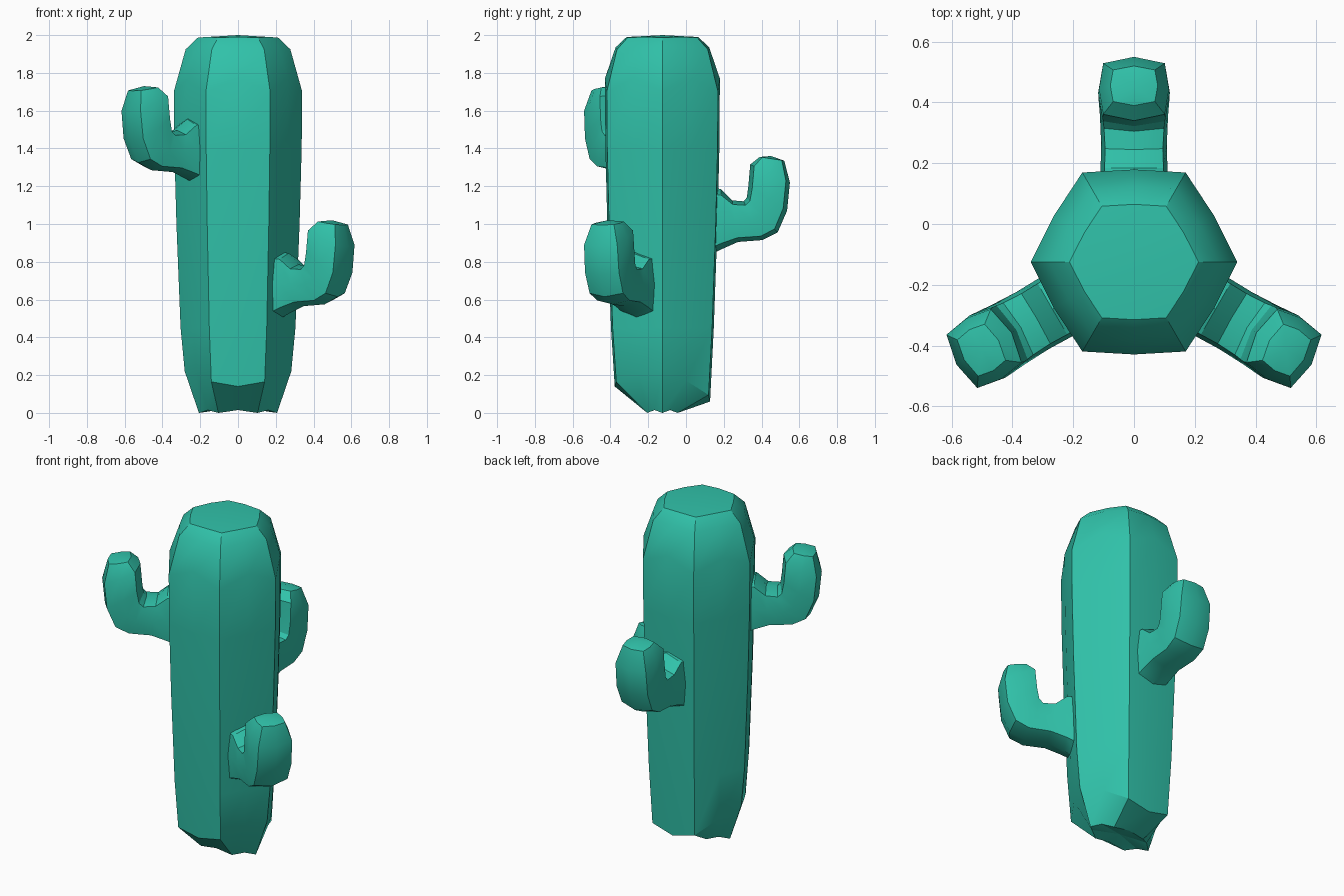
import bpy, bmesh
from math import cos, sin, radians

if "Cube" in bpy.data.objects:
    bpy.data.objects.remove(bpy.data.objects["Cube"])

CY = -0.125  # trunk axis offset in y

green = bpy.data.materials.new("cactus_green")
green.diffuse_color = (0.03, 0.54, 0.4, 1)
green.use_nodes = True
green.node_tree.nodes["Principled BSDF"].inputs["Base Color"].default_value = green.diffuse_color


def loft(name, rings, tip_start, tip_end):
    """Skin equal-length rings and close both ends with fans."""
    bm = bmesh.new()
    rows = [[bm.verts.new(p) for p in ring] for ring in rings]
    n = len(rows[0])
    for a, b in zip(rows, rows[1:]):
        for i in range(n):
            j = (i + 1) % n
            bm.faces.new((a[i], a[j], b[j], b[i]))
    for row, tip in ((rows[0], tip_start), (rows[-1], tip_end)):
        c = bm.verts.new(tip)
        for i in range(n):
            bm.faces.new((row[i], row[(i + 1) % n], c))
    bmesh.ops.recalc_face_normals(bm, faces=bm.faces)
    mesh = bpy.data.meshes.new(name)
    bm.to_mesh(mesh)
    bm.free()
    mesh.materials.append(green)
    ob = bpy.data.objects.new(name, mesh)
    bpy.context.collection.objects.link(ob)
    bpy.ops.object.select_all(action='DESELECT')
    ob.select_set(True)
    bpy.context.view_layer.objects.active = ob
    bpy.ops.object.shade_smooth_by_angle(angle=radians(32))
    return ob


# Trunk: six-sided with slightly bulged faces
def trunk_ring(r, z_corner, z_mid, y_scale=1.0, uneven=False):
    pts = []
    for i in range(12):
        a = radians(30 * i)
        k = r * (0.895 if i % 2 else 1.0)
        z = z_mid if i % 2 else z_corner
        if uneven:  # slanted lower rim
            z += 0.12 * cos(a) ** 2 - 0.04 * sin(a)
        pts.append((k * cos(a), CY + y_scale * k * sin(a), z))
    return pts


loft("trunk", [
    trunk_ring(0.207, 0.0, 0.015, 0.45),
    trunk_ring(0.282, 0.10, 0.10, uneven=True),
    trunk_ring(0.304, 0.45, 0.45),
    trunk_ring(0.326, 1.0, 1.0),
    trunk_ring(0.337, 1.4, 1.4),
    trunk_ring(0.340, 1.70, 1.77),
    trunk_ring(0.277, 1.925, 1.935),
    trunk_ring(0.212, 1.987, 1.99),
], (0, CY, 0.03), (0, CY, 2.0))

# Arm sections: inner (u, z), outer (u, z), half width
ARM = [
    (0.22, 1.20, 0.22, 0.82, 0.110),
    (0.31, 1.185, 0.31, 0.865, 0.110),
    (0.37, 1.125, 0.40, 0.905, 0.108),
    (0.43, 1.120, 0.53, 0.915, 0.112),
    (0.447, 1.14, 0.61, 0.955, 0.116),
    (0.455, 1.20, 0.66, 1.07, 0.118),
    (0.465, 1.315, 0.675, 1.22, 0.115),
    (0.515, 1.355, 0.645, 1.335, 0.078),
]
# Rounded-square cross-section: along depth, across width
SECTION = [(1, 0), (0.8, 0.88), (0, 1), (-0.8, 0.88),
           (-1, 0), (-0.8, -0.88), (0, -1), (0.8, -0.88)]


def arm(name, angle, dz):
    c, s = cos(radians(angle)), sin(radians(angle))

    def place(u, v, z):
        return (c * u - s * v, CY + s * u + c * v, z + dz)

    rings = []
    for ui, zi, uo, zo, w in ARM:
        um, zm, du, dzz = (ui + uo) / 2, (zi + zo) / 2, (uo - ui) / 2, (zo - zi) / 2
        rings.append([place(um + du * t, w * v, zm + dzz * t) for t, v in SECTION])
    loft(name, rings, place(0.22, 0, 1.01), place(0.575, 0, 1.36))


arm("back_arm", 90, 0.0)
arm("left_arm", 210, 0.37)
arm("right_arm", -30, -0.34)
